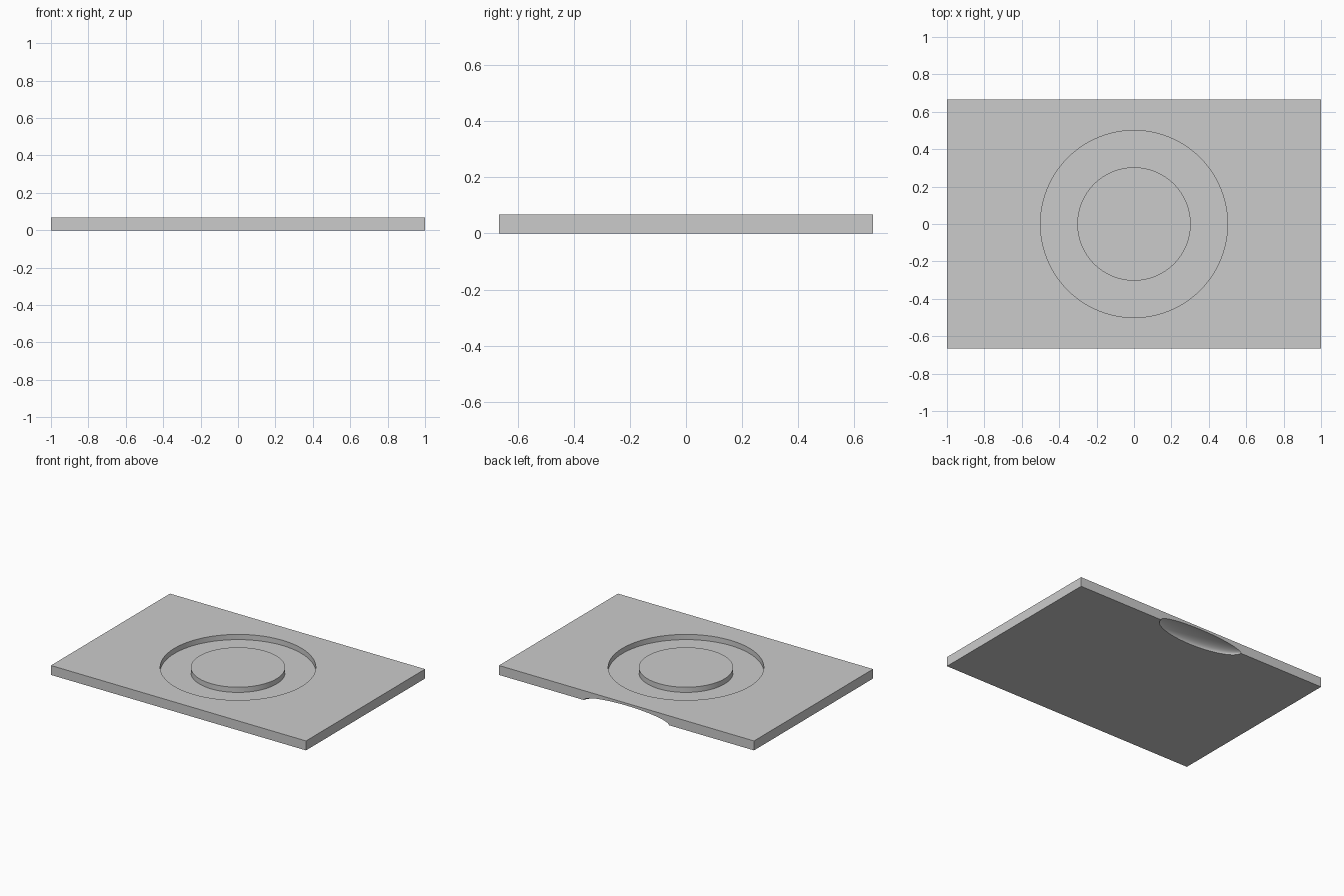
import bpy
import bmesh
from mathutils import Matrix

cube = bpy.data.objects.get("Cube")
if cube:
    bpy.data.objects.remove(cube, do_unlink=True)

WIDTH, DEPTH, HEIGHT = 2.0, 1.333, 0.067
GROOVE_OUTER, GROOVE_INNER, GROOVE_FLOOR = 0.5, 0.303, 0.03

grey = bpy.data.materials.new("plain grey")
grey.use_nodes = True
colour = (0.6, 0.6, 0.6, 1)
grey.diffuse_color = colour
grey.node_tree.nodes["Principled BSDF"].inputs["Base Color"].default_value = colour


def add_object(name, bm):
    mesh = bpy.data.meshes.new(name)
    bm.to_mesh(mesh)
    bm.free()
    mesh.materials.append(grey)
    obj = bpy.data.objects.new(name, mesh)
    bpy.context.collection.objects.link(obj)
    return obj


def disc(name, radius, bottom, top):
    bm = bmesh.new()
    bmesh.ops.create_cone(bm, cap_ends=True, segments=96, radius1=radius,
                          radius2=radius, depth=top - bottom,
                          matrix=Matrix.Translation((0, 0, (top + bottom) / 2)))
    return add_object(name, bm)


def cut(target, cutter):
    mod = target.modifiers.new("cut", "BOOLEAN")
    mod.operation = "DIFFERENCE"
    mod.solver = "EXACT"
    mod.object = cutter
    bpy.context.view_layer.objects.active = target
    bpy.ops.object.modifier_apply(modifier=mod.name)
    bpy.data.objects.remove(cutter, do_unlink=True)


# Rectangular plate
bm = bmesh.new()
bmesh.ops.create_cube(bm, size=1, matrix=Matrix.Translation((0, 0, HEIGHT / 2))
                      @ Matrix.Diagonal((WIDTH, DEPTH, HEIGHT, 1)))
plate = add_object("plate", bm)

# Ring groove in the top, leaving a round island
groove = disc("groove_cutter", GROOVE_OUTER, GROOVE_FLOOR, HEIGHT * 2)
cut(groove, disc("island_cutter", GROOVE_INNER, 0, HEIGHT * 3))
cut(plate, groove)

# Finger scoop under the back edge
bm = bmesh.new()
bmesh.ops.create_uvsphere(bm, u_segments=64, v_segments=32, radius=1,
                          matrix=Matrix.Translation((0, DEPTH / 2, 0))
                          @ Matrix.Diagonal((0.333, 0.12, 0.05, 1)))
cut(plate, add_object("scoop_cutter", bm))

# Smooth curved walls, sharp rims
bpy.ops.object.select_all(action="DESELECT")
plate.select_set(True)
bpy.context.view_layer.objects.active = plate
bpy.ops.object.shade_smooth_by_angle(angle=0.5)
